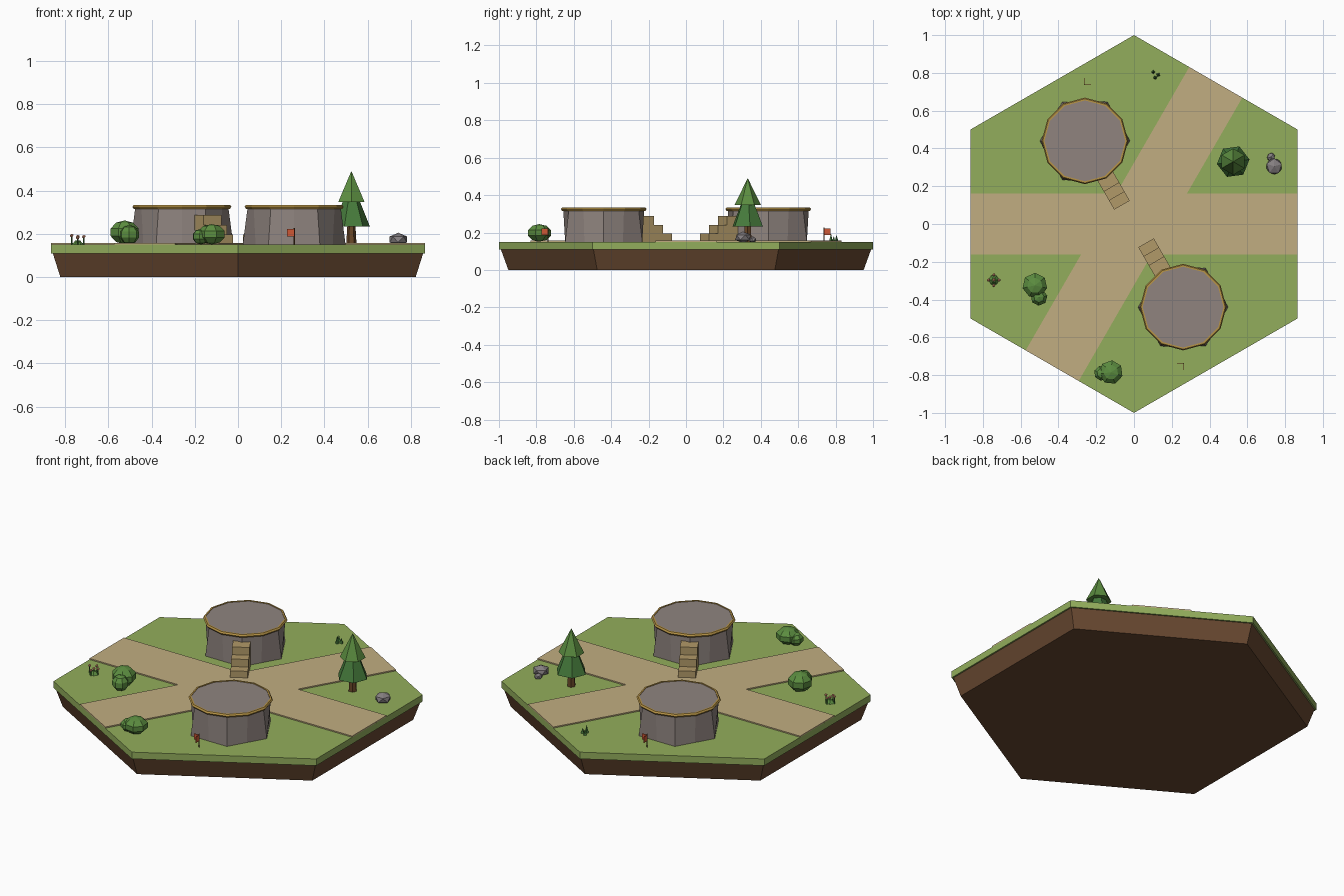
import bpy, bmesh, math
from math import sin, cos, radians, pi
from mathutils import Vector

if "Cube" in bpy.data.objects:
    bpy.data.objects.remove(bpy.data.objects["Cube"])


def mat(name, r, g, b):
    m = bpy.data.materials.new(name)
    m.diffuse_color = [(c / 255) ** 2.2 for c in (r, g, b)] + [1]
    m.use_nodes = True
    m.node_tree.nodes["Principled BSDF"].inputs["Base Color"].default_value = m.diffuse_color
    return m


GRASS = mat("grass", 145, 172, 92)
DIRT = mat("dirt", 104, 74, 52)
PATH = mat("path", 192, 172, 128)
STONE = mat("stone", 142, 131, 126)
GOLD = mat("gold", 184, 148, 72)
WOOD = mat("wood", 104, 72, 44)
PINE = mat("pine", 72, 122, 62)
LEAF = mat("leaf", 92, 140, 66)
TAN = mat("step_stone", 176, 152, 104)
ROCK = mat("rock", 132, 126, 128)
RED = mat("flag_red", 205, 88, 56)
PINK = mat("petal", 228, 150, 120)
Z = 0.15          # grass level
ZP = 0.157        # path level


def finish(name, bm, m):
    bmesh.ops.recalc_face_normals(bm, faces=bm.faces[:])
    me = bpy.data.meshes.new(name)
    bm.to_mesh(me)
    bm.free()
    me.materials.append(m)
    ob = bpy.data.objects.new(name, me)
    bpy.context.collection.objects.link(ob)
    return ob


def loft(name, rings, m):
    """Closed solid through rings of equally many points."""
    bm = bmesh.new()
    vs = [[bm.verts.new(p) for p in r] for r in rings]
    n = len(vs[0])
    for a, b in zip(vs, vs[1:]):
        for i in range(n):
            j = (i + 1) % n
            bm.faces.new((a[i], a[j], b[j], b[i]))
    bm.faces.new(vs[0][::-1])
    bm.faces.new(vs[-1])
    return finish(name, bm, m)


def ring(n, r, z, c=(0, 0), rot=0):
    return [(c[0] + r * cos(rot + 2 * pi * i / n), c[1] + r * sin(rot + 2 * pi * i / n), z) for i in range(n)]


def cone(name, c, z0, z1, r0, r1, n, m, rot=0):
    return loft(name, [ring(n, r0, z0, c, rot), ring(n, max(r1, 0.0005), z1, c, rot)], m)


def box(name, center, size, m, rot=0):
    bm = bmesh.new()
    bmesh.ops.create_cube(bm, size=1)
    ob = finish(name, bm, m)
    ob.location, ob.scale, ob.rotation_euler = center, size, (0, 0, rot)
    return ob


def blob(name, center, size, m, rot=0, ico=False):
    bm = bmesh.new()
    if ico:
        bmesh.ops.create_icosphere(bm, subdivisions=1, radius=1)
    else:
        bmesh.ops.create_uvsphere(bm, u_segments=7, v_segments=5, radius=1)
    ob = finish(name, bm, m)
    ob.location, ob.scale, ob.rotation_euler = center, size, (0, 0, rot)
    return ob


# hexagonal tile
H = radians(30)
cone("dirt_base", (0, 0), 0, 0.11, 0.95, 0.99, 6, DIRT, H)
cone("grass_layer", (0, 0), 0.11, Z, 1, 1, 6, GRASS, H)

# two crossing paths, slightly raised, as one outline
w, a = 0.162, 0.866
d, p = Vector((0.5, a)), Vector((a, -0.5))
half = [Vector((a, -w)), Vector((a, w)), Vector((w * math.sqrt(3), w)),
        d * a + p * w, d * a - p * w, Vector((-w / math.sqrt(3), w))]
outline = half + [-v for v in half]
loft("crossing_paths", [[(v.x, v.y, z) for v in outline] for z in (Z - 0.002, ZP)], PATH)

# two platforms with stairs and a flag, turned half a circle from each other
for s, side in ((1, "front"), (-1, "back")):
    c = Vector((0.26, -0.44)) * s
    # hexagonal foot blending to a twelve-sided top
    foot = []
    for i in range(12):
        r = 0.238 if i % 2 == 0 else 0.238 * cos(H)
        foot.append((c.x + r * cos(H * i), c.y + r * sin(H * i), Z))
    loft(side + "_platform", [foot, ring(12, 0.216, 0.318, c), ring(12, 0.218, 0.331, c)], STONE)
    # rim band
    bm = bmesh.new()
    prof = [(0.214, 0.318), (0.223, 0.316), (0.229, 0.325), (0.223, 0.334), (0.214, 0.334)]
    vs = [[bm.verts.new(q) for q in ring(12, r, z, c)] for r, z in prof]
    for k in range(5):
        A, B = vs[k], vs[(k + 1) % 5]
        for i in range(12):
            j = (i + 1) % 12
            bm.faces.new((A[i], A[j], B[j], B[i]))
    finish(side + "_platform_rim", bm, GOLD)
    # stairs towards the middle
    ang = radians(120) if s > 0 else radians(-60)
    u = Vector((cos(ang), sin(ang)))
    for k, top in enumerate((0.287, 0.241, 0.196)):
        start = 0.195 if k == 0 else 0.228 + 0.055 * k
        end = 0.228 + 0.055 * (k + 1)
        q = c + u * (start + end) / 2
        box(f"{side}_step_{k + 1}", (q.x, q.y, (Z + top) / 2), (end - start, 0.095, top - Z), TAN, ang)
    # flag with two thin panels
    fx, fy = 0.261 * s, -0.738 * s
    cone(side + "_flag_pole", (fx, fy), Z, 0.228, 0.003, 0.003, 6, WOOD)
    box(side + "_flag_panel_a", (fx - 0.017 * s, fy, 0.205), (0.034, 0.003, 0.035), RED)
    box(side + "_flag_panel_b", (fx, fy - 0.017 * s, 0.205), (0.003, 0.034, 0.035), RED)

# pine tree
t = (0.525, 0.33)
cone("tree_trunk", t, Z, 0.25, 0.024, 0.018, 6, WOOD)
cone("tree_lower_cone", t, 0.233, 0.41, 0.087, 0.015, 6, PINE, radians(8))
cone("tree_upper_cone", t, 0.348, 0.49, 0.07, 0, 6, LEAF, H)

# rocks
blob("large_rock", (0.742, 0.305, 0.174), (0.047, 0.047, 0.031), ROCK, 0.3, True)
blob("small_rock", (0.725, 0.355, 0.162), (0.025, 0.022, 0.018), ROCK, 0.9, True)

# bushes
for i, (x, y, z, r, h) in enumerate([(-0.525, -0.325, 0.207, 0.07, 0.055), (-0.503, -0.388, 0.196, 0.047, 0.045),
                                     (-0.122, -0.785, 0.198, 0.067, 0.047), (-0.172, -0.79, 0.187, 0.042, 0.036)]):
    blob(f"bush_{i + 1}", (x, y, z), (r, r, h), LEAF, 0.4 * i)

# flowers
for i in range(5):
    r = 0.028 if i else 0
    x, y = -0.742 + r * cos(1.57 * i), -0.297 + r * sin(1.57 * i)
    z = 0.178 + 0.005 * (i % 3)
    cone(f"flower_stem_{i + 1}", (x, y), Z, z, 0.004, 0.003, 4, PINE)
    blob(f"flower_head_{i + 1}", (x, y, z + 0.004), (0.009, 0.009, 0.008), PINK, 0, True)
cone("flower_leaves", (-0.742, -0.297), Z, 0.168, 0.028, 0.012, 6, LEAF)

# grass tufts
for i, (x, y, h) in enumerate([(0.102, 0.805, 0.035), (0.128, 0.79, 0.03), (0.112, 0.775, 0.045)]):
    cone(f"grass_tuft_{i + 1}", (x, y), Z, Z + h, 0.011, 0, 4, PINE, i)
